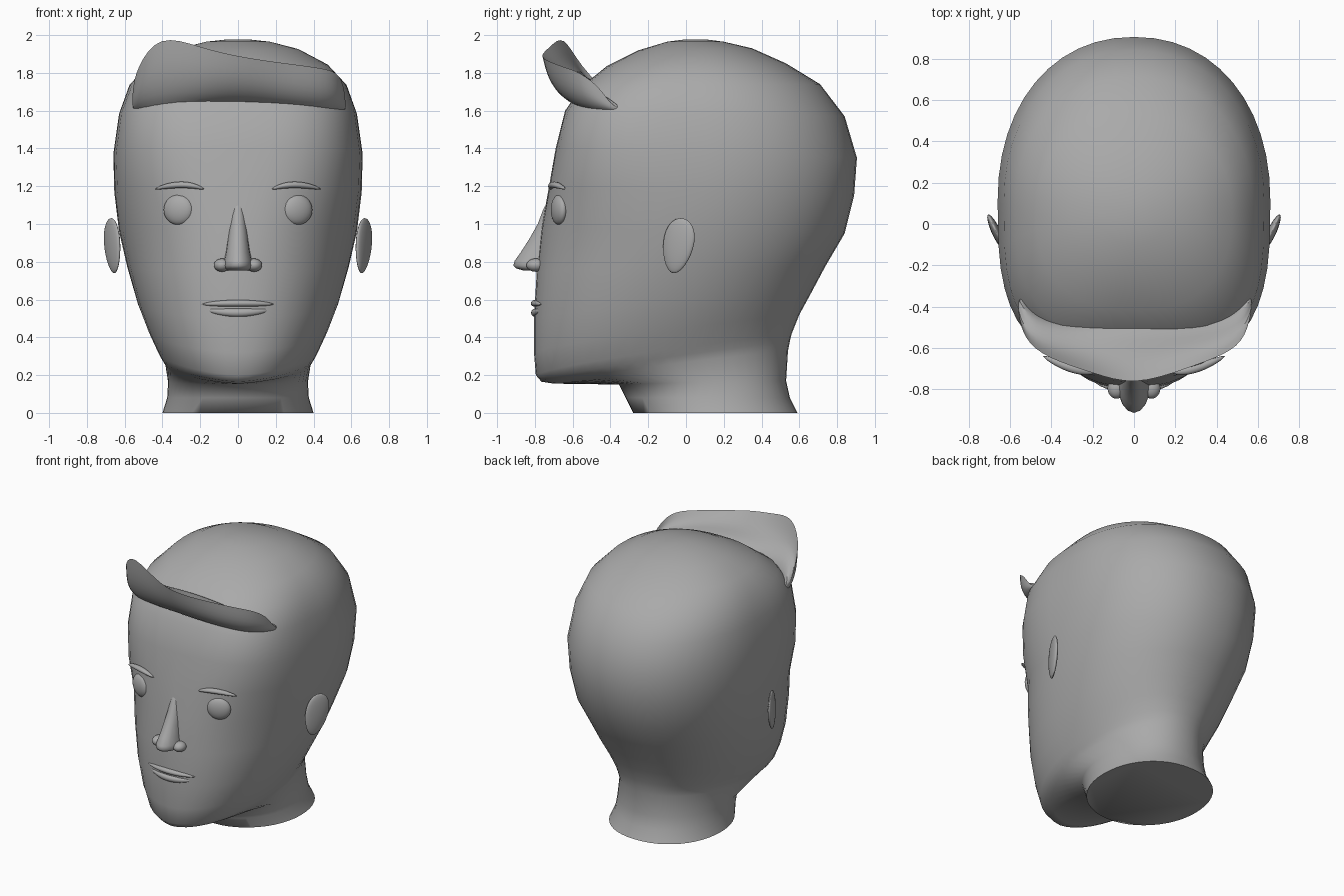
import bpy, bmesh, math
from mathutils import Matrix, Vector

if "Cube" in bpy.data.objects:
    bpy.data.objects.remove(bpy.data.objects["Cube"])

grey = bpy.data.materials.new("plain_grey")
grey.diffuse_color = (0.4, 0.4, 0.4, 1)
grey.use_nodes = True
grey.node_tree.nodes["Principled BSDF"].inputs["Base Color"].default_value = grey.diffuse_color


def finish(name, bm, angle=60):
    bmesh.ops.recalc_face_normals(bm, faces=bm.faces)
    me = bpy.data.meshes.new(name)
    bm.to_mesh(me)
    bm.free()
    me.materials.append(grey)
    ob = bpy.data.objects.new(name, me)
    bpy.context.collection.objects.link(ob)
    bpy.ops.object.select_all(action='DESELECT')
    ob.select_set(True)
    bpy.context.view_layer.objects.active = ob
    bpy.ops.object.shade_smooth_by_angle(angle=math.radians(angle))
    return ob


def loft(rings):
    """Skin a list of closed rings and cap both ends."""
    bm = bmesh.new()
    rows = [[bm.verts.new(p) for p in r] for r in rings]
    n = len(rows[0])
    for a, b in zip(rows, rows[1:]):
        for i in range(n):
            j = (i + 1) % n
            bm.faces.new((a[i], a[j], b[j], b[i]))
    bm.faces.new(rows[0])
    bm.faces.new(rows[-1])
    return bm, rows


def spow(v, e):
    return math.copysign(abs(v) ** e, v)


def head_ring(fy, fz, by, bz, w, n, count=48):
    """Ring between a front point and a back point; n squares off the front."""
    pts = []
    for i in range(count):
        t = 2 * math.pi * i / count
        e = 2 / n if math.cos(t) > 0 else 2 / 2.15
        s = (1 - spow(math.cos(t), e)) / 2
        x = w * spow(math.sin(t), e)
        pts.append((x, fy + (by - fy) * s, fz + (bz - fz) * s ** 0.75))
    return pts


# Head and neck: tilted rings from the neck cut over the jaw to the crown
head = [
    (-.28, 0, .59, 0, .40, 2.0), (-.32, .08, .55, .08, .375, 2.0),
    (-.355, .15, .53, .17, .37, 2.0), (-.70, .155, .54, .33, .385, 2.0),
    (-.765, .165, .55, .38, .405, 2.0), (-.795, .20, .56, .42, .425, 2.05),
    (-.805, .32, .60, .52, .475, 2.15), (-.805, .5, .66, .63, .53, 2.2),
    (-.79, .75, .74, .78, .585, 2.2), (-.765, .98, .84, .95, .63, 2.2),
    (-.725, 1.2, .89, 1.15, .655, 2.7), (-.69, 1.4, .905, 1.35, .66, 3.0),
    (-.64, 1.6, .84, 1.57, .63, 3.2), (-.55, 1.73, .71, 1.74, .575, 2.8),
    (-.42, 1.835, .53, 1.85, .475, 2.4), (-.25, 1.92, .35, 1.93, .32, 2.1),
    (-.10, 1.965, .20, 1.965, .17, 2.0), (.0, 1.978, .10, 1.978, .05, 2.0)]
bm, _ = loft([head_ring(*r) for r in head])
finish("head_and_neck", bm, 70)


# Nose: rounded sections (height, tip y, half width), flared at the base
def nose_ring(z, tip, w, back):
    out = []
    for i in range(16):
        t = 2 * math.pi * i / 16
        c = math.cos(t)
        y = back + (tip - back) * c if c > 0 else back - .05 * c
        out.append((w * math.sin(t), y, z))
    return out


nose = [(1.17, -.70, .02, -.68), (1.08, -.755, .035, -.70), (1.0, -.785, .045, -.73),
        (.92, -.83, .055, -.75), (.85, -.875, .065, -.76), (.805, -.907, .075, -.77),
        (.78, -.914, .08, -.77), (.765, -.90, .075, -.77), (.755, -.865, .06, -.77)]
bm, _ = loft([nose_ring(*r) for r in nose])
finish("nose", bm, 70)


def ellipsoid(name, loc, size, rot=(0, 0, 0), flare=0):
    bm = bmesh.new()
    bmesh.ops.create_uvsphere(bm, u_segments=24, v_segments=14, radius=1)
    for v in bm.verts:
        v.co.y *= 1 + flare * v.co.z
    m = Matrix.Translation(loc)
    for ang, ax in zip(rot, "ZXY"):
        m = m @ Matrix.Rotation(math.radians(ang), 4, ax)
    bm.transform(m @ Matrix.Diagonal((*size, 1)))
    return finish(name, bm)


def strand(name, pts, ry, rz):
    """Pointed strip along an arc through three points."""
    a, b, c = map(Vector, pts)
    b = 2 * b - (a + c) / 2
    rings = []
    for i in range(17):
        t = i / 16
        p = a * (1 - t) ** 2 + b * 2 * t * (1 - t) + c * t * t
        k = max(.06, math.sin(math.pi * t) ** .5)
        rings.append([(p.x, p.y + ry * k * math.cos(u), p.z + rz * k * math.sin(u))
                      for u in (2 * math.pi * j / 12 for j in range(12))])
    bm, _ = loft(rings)
    return finish(name, bm)


# Paired features
for s, side in ((-1, "left"), (1, "right")):
    ellipsoid(f"eye_{side}", (s * .315, -.672, 1.075), (.083, .036, .08), (s * 20, 0, 0))
    ellipsoid(f"nostril_{side}", (s * .085, -.795, .782), (.043, .05, .035))
    ellipsoid(f"ear_{side}", (s * .665, -.042, .885), (.022, .088, .148),
              (s * -25, -12, 0), .18)
    strand(f"eyebrow_{side}", [(s * .18, -.715, 1.185), (s * .30, -.698, 1.207),
                               (s * .44, -.64, 1.185)], .022, .017)

# Lips
strand("upper_lip", [(-.19, -.765, .575), (0, -.80, .58), (.19, -.765, .575)], .022, .018)
strand("lower_lip", [(-.17, -.768, .545), (0, -.80, .53), (.17, -.768, .545)], .02, .022)

# Swept-up fringe: per station x, then y and z of the base, the tip and the back
fringe = [(-.565, -.38, 1.60, -.41, 1.70, -.34, 1.65),
          (-.535, -.47, 1.60, -.56, 1.83, -.42, 1.72),
          (-.42, -.57, 1.61, -.65, 2.01, -.49, 1.75),
          (-.20, -.625, 1.63, -.72, 1.935, -.48, 1.77),
          (0, -.635, 1.64, -.785, 1.885, -.47, 1.79),
          (.25, -.62, 1.62, -.70, 1.85, -.48, 1.77),
          (.45, -.56, 1.60, -.63, 1.825, -.46, 1.72),
          (.545, -.46, 1.60, -.55, 1.80, -.40, 1.68),
          (.575, -.36, 1.60, -.38, 1.66, -.34, 1.62)]
rings = []
for x, y0, z0, y1, z1, y2, z2 in fringe:
    rings.append([(x, y0 + .02, z0 - .01),
                  (x, (y0 + y1) / 2 - .03, (z0 + z1) / 2 - .02),
                  (x, y1, z1),
                  (x, (y1 + y2) / 2 - .03, (z1 + z2) / 2 - .04),
                  (x, y2, z2),
                  (x * .95, y2 + .03, z0)])
bm, rows = loft(rings)
crease = bm.edges.layers.float.new("crease_edge")
for a, b in zip(rows, rows[1:]):
    bm.edges.get((a[2], b[2]))[crease] = 1
hair = finish("swept_fringe", bm)
sub = hair.modifiers.new("smooth", 'SUBSURF')
sub.levels = sub.render_levels = 2
